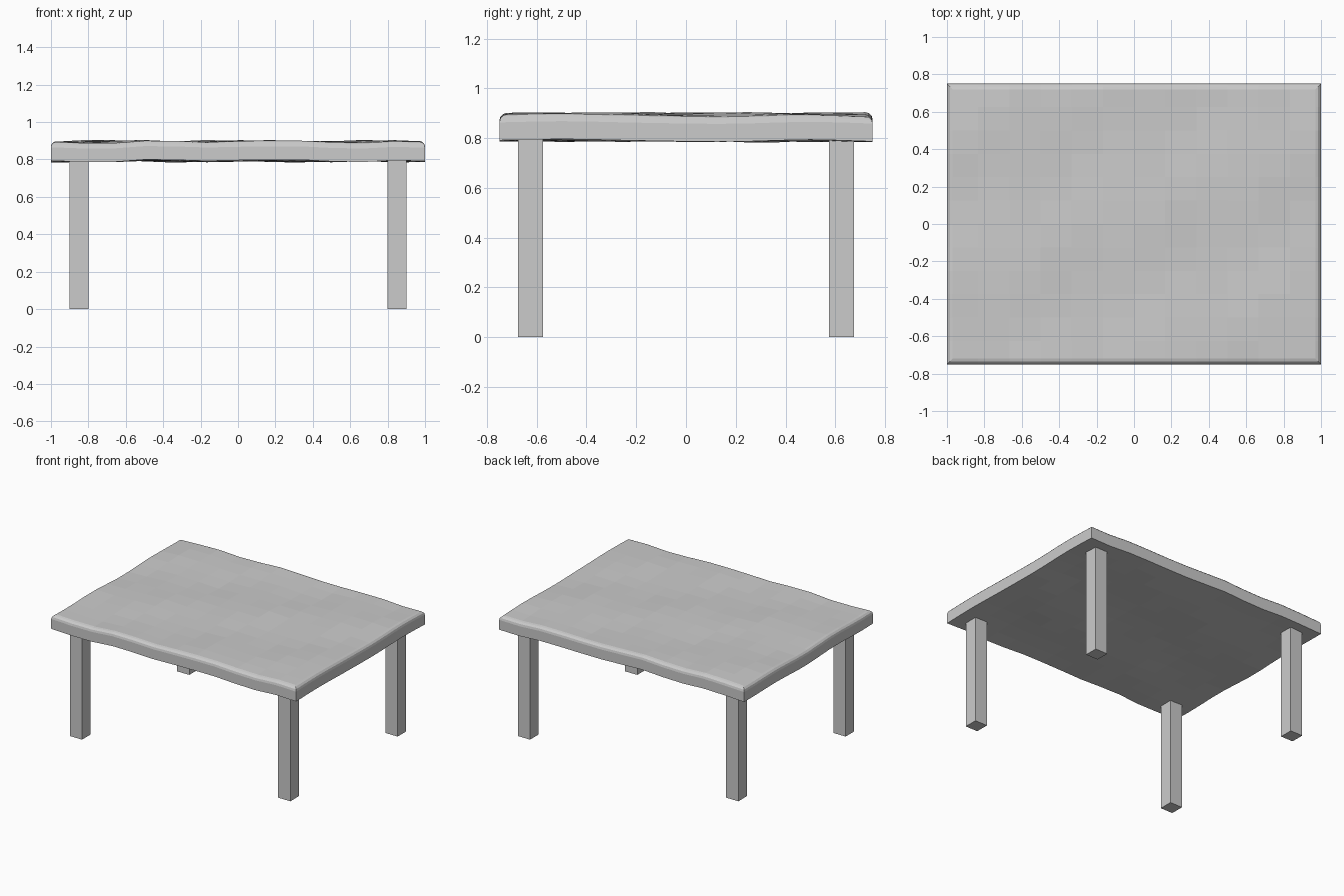
import bpy, bmesh
from math import sin

if "Cube" in bpy.data.objects:
    bpy.data.objects.remove(bpy.data.objects["Cube"])


def add_object(name, bm):
    bmesh.ops.recalc_face_normals(bm, faces=bm.faces)
    mesh = bpy.data.meshes.new(name)
    bm.to_mesh(mesh)
    bm.free()
    obj = bpy.data.objects.new(name, mesh)
    bpy.context.collection.objects.link(obj)
    return obj


def wave(x, y):
    # Gentle hand-hewn unevenness of the plank surface
    return (0.005 * sin(9.5 * x + 2.2 * y + 1.0)
            + 0.004 * sin(8.0 * y - 3.0 * x + 1.2)
            + 0.002 * sin(14.0 * x - 11.0 * y))


# Table top: gridded slab with rounded upper rim and uneven surface
bm = bmesh.new()
bmesh.ops.create_grid(bm, x_segments=12, y_segments=12, size=1)
for v in bm.verts:
    v.co.y *= 0.75
    v.co.z = 0.793
base = bm.faces[:]
ext = bmesh.ops.extrude_face_region(bm, geom=base, use_keep_orig=True)
top_verts = [g for g in ext["geom"] if isinstance(g, bmesh.types.BMVert)]
for v in top_verts:
    v.co.z = 0.895
bmesh.ops.recalc_face_normals(bm, faces=bm.faces)
rim = [e for e in bm.edges
       if all(v.co.z > 0.85 for v in e.verts)
       and any(abs(f.normal.z) < 0.1 for f in e.link_faces)]
bmesh.ops.bevel(bm, geom=rim, offset=0.03, offset_type='OFFSET',
                segments=3, profile=0.5, affect='EDGES')
for v in bm.verts:
    v.co.z += wave(v.co.x, v.co.y)
add_object("table_top", bm)

# Four square legs
for sy, depth in ((-1, "front"), (1, "back")):
    for sx, side in ((-1, "left"), (1, "right")):
        bm = bmesh.new()
        bmesh.ops.create_cube(bm, size=1)
        bmesh.ops.scale(bm, vec=(0.1, 0.1, 0.8), verts=bm.verts)
        bmesh.ops.translate(bm, vec=(sx * 0.85, sy * 0.625, 0.4), verts=bm.verts)
        add_object(f"{depth}_{side}_leg", bm)
